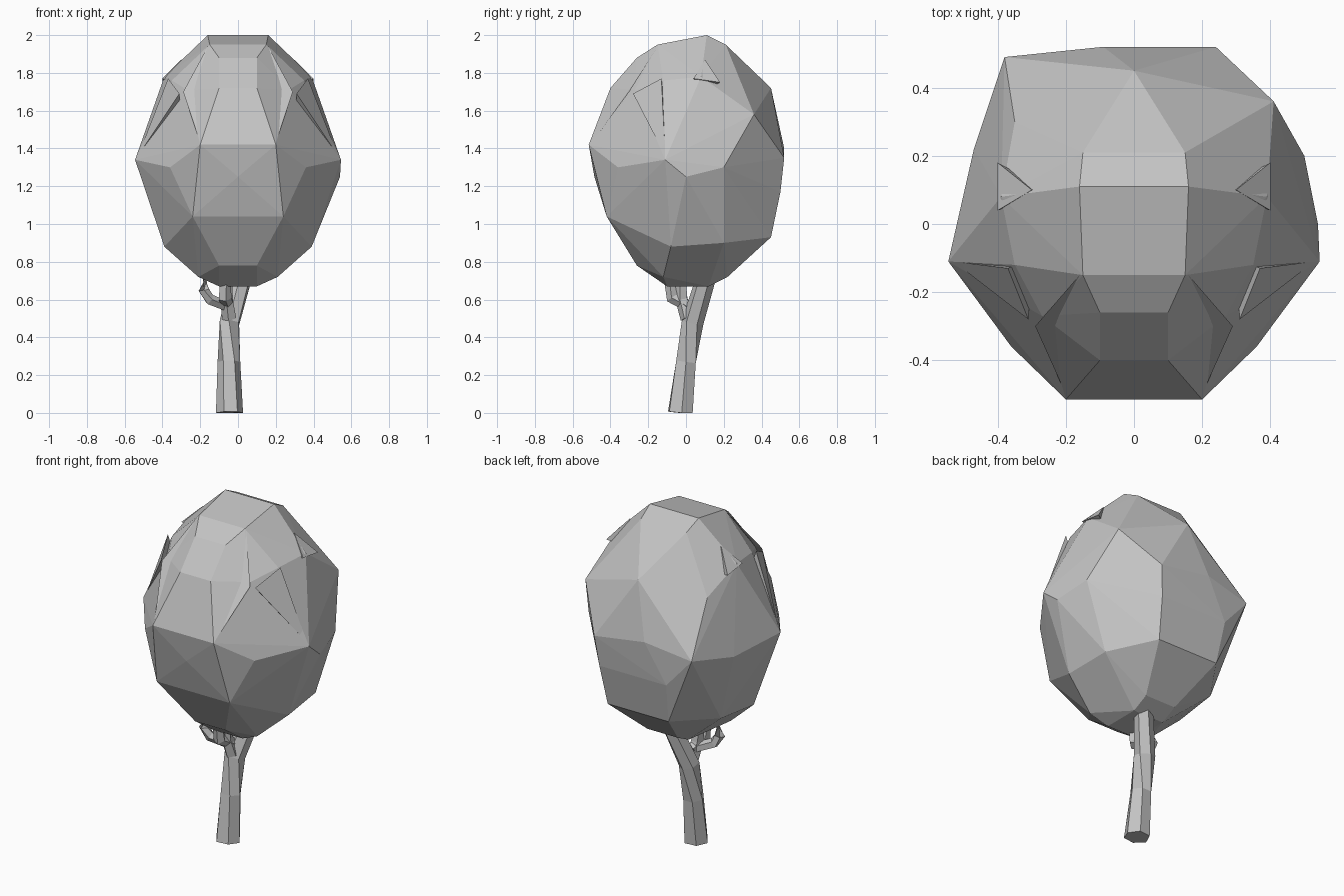
import bpy, bmesh
from math import cos, sin, tau
from mathutils import Vector

if "Cube" in bpy.data.objects:
    bpy.data.objects.remove(bpy.data.objects["Cube"])

# One plain grey for the whole tree
grey = bpy.data.materials.new("plain grey")
grey.use_nodes = True
colour = (0.55, 0.55, 0.55, 1)
grey.diffuse_color = colour
grey.node_tree.nodes["Principled BSDF"].inputs["Base Color"].default_value = colour


def finish(bm, name):
    """Turn a bmesh into a flat shaded object with outward normals."""
    bmesh.ops.recalc_face_normals(bm, faces=bm.faces)
    mesh = bpy.data.meshes.new(name)
    bm.to_mesh(mesh)
    bm.free()
    mesh.materials.append(grey)
    obj = bpy.data.objects.new(name, mesh)
    bpy.context.collection.objects.link(obj)
    return obj


def hull(points, name):
    """Wrap points in a faceted skin."""
    bm = bmesh.new()
    for p in points:
        bm.verts.new(p)
    result = bmesh.ops.convex_hull(bm, input=bm.verts)
    spare = {v for v in result["geom_interior"] if isinstance(v, bmesh.types.BMVert)}
    bmesh.ops.delete(bm, geom=list(spare), context="VERTS")
    return finish(bm, name)


def limb(path, name, sides):
    """Loft a faceted tube along (x, y, z, radius) stations."""
    bm = bmesh.new()
    centres = [Vector(p[:3]) for p in path]
    rings = []
    for i, station in enumerate(path):
        ahead = centres[min(i + 1, len(path) - 1)]
        behind = centres[max(i - 1, 0)]
        turn = (ahead - behind).to_track_quat("Z", "Y")
        ring = []
        for k in range(sides):
            angle = tau * k / sides
            spot = centres[i] + turn @ Vector((cos(angle), sin(angle), 0)) * station[3]
            spot.z = max(spot.z, 0)
            ring.append(bm.verts.new(spot))
        rings.append(ring)
    for low, high in zip(rings, rings[1:]):
        for k in range(sides):
            n = (k + 1) % sides
            bm.faces.new((low[k], low[n], high[n], high[k]))
    bm.faces.new(rings[0])
    bm.faces.new(rings[-1])
    return finish(bm, name)


def mirrored(points):
    return [(side * x, y, z) for side in (1, -1) for x, y, z in points]


# Crown: corners shared by both halves
crown_corners = mirrored([
    (.15, -.15, 1.95), (.16, .11, 2), (.15, .21, 1.95),
    (.1, -.26, 1.88), (.1, -.4, 1.72), (.2, -.515, 1.42),
    (.27, -.27, 1.71), (.35, -.12, 1.76), (.39, .08, 1.78),
    (.545, -.11, 1.34), (.36, -.36, 1.3), (.24, -.42, 1.04),
    (.39, -.08, .88), (.37, .2, .9), (.1, -.26, .78),
    (.21, -.12, .72), (.1, -.1, .67), (.1, .12, .67),
    (.1, .22, .72), (.2, .45, .93), (.22, .5, 1.17),
])
# Crown: uneven corners at the back and sides
crown_corners += [
    (0, -.485, 1.25), (0, .45, 1.72), (-.09, .52, 1.4),
    (.24, .52, 1.35), (.41, .36, 1.58), (.54, 0, 1.25), (.5, .2, 1.3),
    (-.38, .49, 1.35), (-.47, .22, 1.3), (-.35, .3, 1.65),
]
crown = hull(crown_corners, "crown")

# Shallow folded leaf flaps on the upper sides
for side, label in ((1, "left"), (-1, "right")):
    for kind, corners in {
        "front": [(.2, -.5, 1.43), (.16, -.15, 1.94), (.29, -.3, 1.7), (.2, -.3, 1.7)],
        "side": [(.53, -.11, 1.36), (.37, -.13, 1.77), (.31, -.28, 1.69), (.3, -.1, 1.5)],
        "upper": [(.3, .1, 1.87), (.4, .18, 1.75), (.4, .04, 1.77), (.25, .1, 1.7)],
    }.items():
        hull([(side * x, y, z) for x, y, z in corners], f"{kind}_leaf_flap_{label}")

# Trunk leaning back into the crown
limb([(-.045, -.03, 0, .072), (-.048, 0, .27, .06),
      (-.045, .035, .48, .058), (.035, .12, .76, .052)], "trunk", 6)

# Twigs hooking up into the crown
limb([(-.045, .01, .5, .04), (-.06, -.02, .6, .035),
      (-.06, -.03, .72, .03)], "middle_twig", 5)
limb([(-.05, .02, .56, .03), (-.07, -.07, .61, .036),
      (-.07, -.09, .72, .03)], "front_twig", 5)
limb([(-.05, 0, .56, .028), (-.15, -.05, .6, .03),
      (-.18, -.06, .65, .03), (-.17, -.05, .74, .025)], "side_twig", 5)
